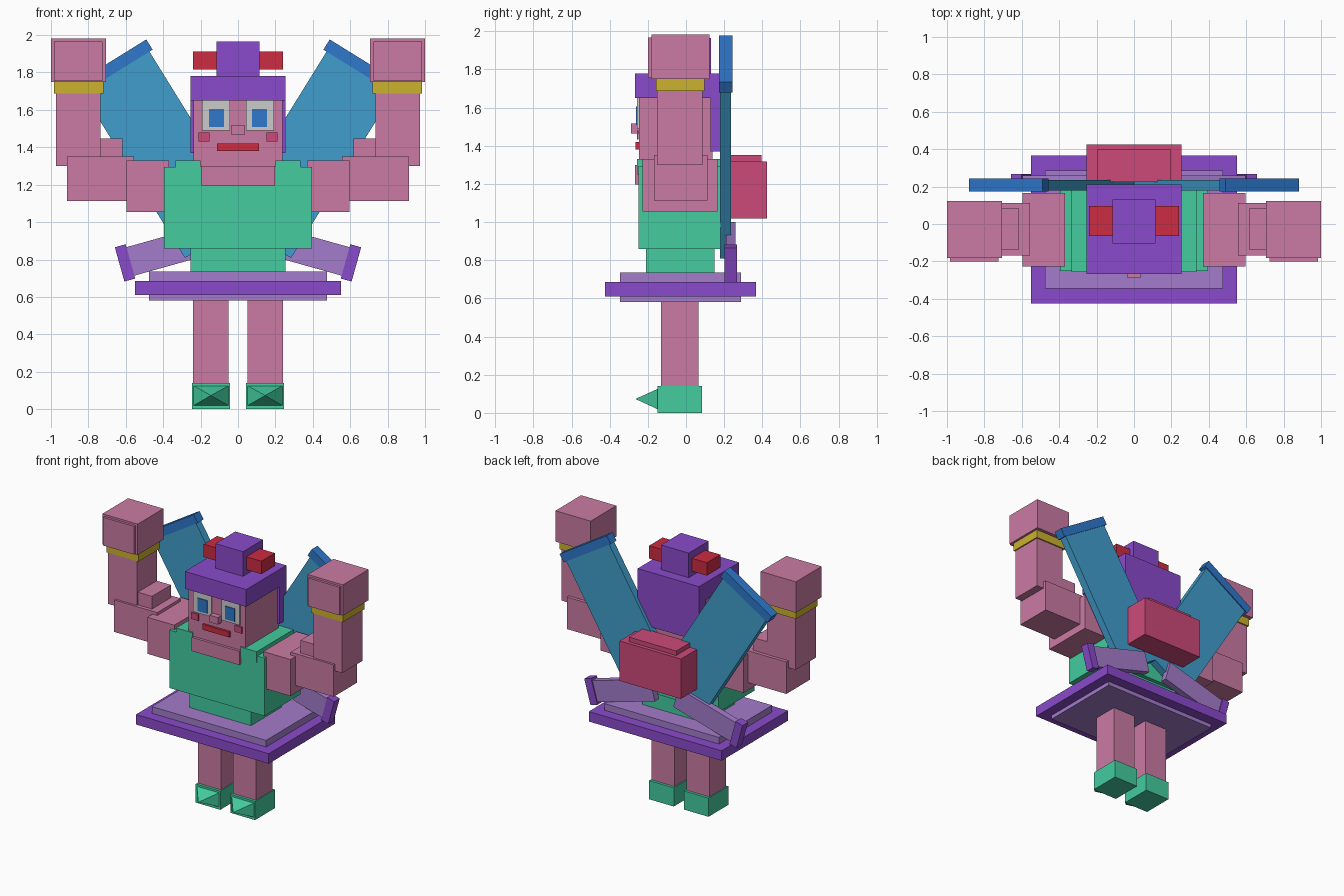
import bpy, bmesh, math
from mathutils import Matrix, Vector

if "Cube" in bpy.data.objects:
    bpy.data.objects.remove(bpy.data.objects["Cube"])


def material(name, rgb):
    lin = [(c / 255 / 12.92) if c < 10.3 else ((c / 255 + 0.055) / 1.055) ** 2.4 for c in rgb]
    m = bpy.data.materials.new(name)
    m.diffuse_color = (*lin, 1)
    m.use_nodes = True
    m.node_tree.nodes["Principled BSDF"].inputs["Base Color"].default_value = m.diffuse_color
    return m


SKIN = material("skin pink", (203, 123, 164))
PURPLE = material("purple", (138, 74, 203))
LAVENDER = material("lavender", (164, 124, 203))
GREEN = material("green", (67, 204, 159))
WING = material("wing blue", (64, 157, 204))
BLUE = material("deep blue", (46, 120, 203))
RED = material("red", (203, 44, 66))
CRIMSON = material("crimson", (205, 74, 122))
YELLOW = material("yellow", (203, 178, 46))
GREY = material("light grey", (203, 203, 203))


def finish(name, bm, mat):
    bmesh.ops.recalc_face_normals(bm, faces=bm.faces)
    me = bpy.data.meshes.new(name)
    bm.to_mesh(me)
    bm.free()
    me.materials.append(mat)
    ob = bpy.data.objects.new(name, me)
    bpy.context.collection.objects.link(ob)
    return ob


def box(name, mat, x, y, z, pair=False, tilt=0.0, pivot=(0, 0, 0)):
    """Box from ranges, optionally tilted about y at a pivot, optionally as a left/right pair."""
    for side in ((1, -1) if pair else (1,)):
        bm = bmesh.new()
        size = Vector((x[1] - x[0], y[1] - y[0], z[1] - z[0]))
        mid = Vector((x[0] + x[1], y[0] + y[1], z[0] + z[1])) / 2
        bmesh.ops.create_cube(bm, size=1, matrix=Matrix.Translation(mid) @ Matrix.Diagonal((*size, 1)))
        bm.transform(Matrix.Translation(pivot) @ Matrix.Rotation(tilt, 4, 'Y'))
        if side < 0:
            bm.transform(Matrix.Diagonal((-1, 1, 1, 1)))
        suffix = ("_left" if side > 0 else "_right") if pair else ""
        finish(name + suffix, bm, mat)


# Legs and shoes with pointed toes
box("leg", SKIN, (0.05, 0.24), (-0.13, 0.065), (0.12, 0.6), True)
box("shoe", GREEN, (0.042, 0.247), (-0.15, 0.085), (0, 0.14), True)
for side, label in ((1, "left"), (-1, "right")):
    bm = bmesh.new()
    base = [bm.verts.new((side * px, -0.15, pz)) for px, pz in
            ((0.052, 0.02), (0.237, 0.02), (0.237, 0.125), (0.052, 0.125))]
    tip = bm.verts.new((side * 0.145, -0.265, 0.073))
    bm.faces.new(base)
    for i in range(4):
        bm.faces.new((base[i], base[(i + 1) % 4], tip))
    finish("shoe_toe_" + label, bm, GREEN)

# Skirt
box("skirt_layer", LAVENDER, (-0.475, 0.475), (-0.345, 0.287), (0.58, 0.735))
box("skirt_rim", PURPLE, (-0.552, 0.552), (-0.424, 0.366), (0.61, 0.685))

# Torso
box("waist", GREEN, (-0.255, 0.255), (-0.21, 0.15), (0.72, 0.87))
box("torso", GREEN, (-0.395, 0.395), (-0.25, 0.18), (0.86, 1.295))
box("shoulder_strap", GREEN, (0.2, 0.335), (-0.257, 0.187), (1.25, 1.33), True)
box("neckline", SKIN, (-0.198, 0.198), (-0.267, -0.2), (1.197, 1.3))

# Head and hair
box("head", SKIN, (-0.237, 0.237), (-0.247, 0.14), (1.25, 1.66))
box("hair_cap", PURPLE, (-0.255, 0.255), (-0.267, 0.21), (1.65, 1.78))
box("hair_back", PURPLE, (-0.255, 0.255), (0.128, 0.21), (1.37, 1.66))
box("hair_bun", PURPLE, (-0.115, 0.115), (-0.105, 0.132), (1.77, 1.965))
box("hair_ribbon", RED, (0.11, 0.24), (-0.065, 0.095), (1.815, 1.912), True)

# Face
box("eye_white", GREY, (0.043, 0.193), (-0.256, -0.247), (1.49, 1.65), True)
box("iris", BLUE, (0.075, 0.155), (-0.262, -0.255), (1.508, 1.605), True)
box("cheek", CRIMSON, (0.152, 0.21), (-0.257, -0.248), (1.432, 1.48), True)
box("nose", SKIN, (-0.035, 0.035), (-0.288, -0.24), (1.465, 1.518))
box("mouth", RED, (-0.112, 0.112), (-0.264, -0.24), (1.38, 1.42))

# Raised arms
box("upper_arm", SKIN, (0.37, 0.595), (-0.228, 0.165), (1.055, 1.33), True)
box("elbow", SKIN, (0.555, 0.913), (-0.168, 0.112), (1.112, 1.352), True)
box("arm_bend", SKIN, (0.617, 0.8), (-0.14, 0.085), (1.3, 1.447), True)
box("forearm", SKIN, (0.735, 0.973), (-0.152, 0.087), (1.3, 1.7), True)
box("cuff", YELLOW, (0.718, 0.983), (-0.158, 0.097), (1.688, 1.755), True)
box("fist", SKIN, (0.707, 1.0), (-0.182, 0.123), (1.75, 1.982), True)
box("fist_knuckles", SKIN, (0.725, 0.983), (-0.2, -0.17), (1.755, 1.967), True)

# Long back wings, pivoted at the middle of the outer end
lean = math.radians(31.8)
wing_end = (0.67, 0, 1.83)
box("wing", WING, (-0.21, 0.21), (0.178, 0.236), (-1.072, 0), True, lean, wing_end)
box("wing_tip", BLUE, (-0.23, 0.23), (0.173, 0.243), (-0.034, 0.03), True, lean, wing_end)

# Sash tails behind the skirt
droop = math.radians(15.6)
tail_end = (0.604, 0, 0.782)
box("sash_tail", LAVENDER, (-0.526, 0), (0.21, 0.26), (-0.079, 0.079), True, droop, tail_end)
box("sash_tail_end", PURPLE, (-0.03, 0.03), (0.203, 0.268), (-0.095, 0.095), True, droop, tail_end)

# Back pack block
box("back_pack", CRIMSON, (-0.255, 0.255), (0.225, 0.425), (1.018, 1.318))
box("back_pack_lid", CRIMSON, (-0.197, 0.197), (0.225, 0.397), (1.3, 1.352))
